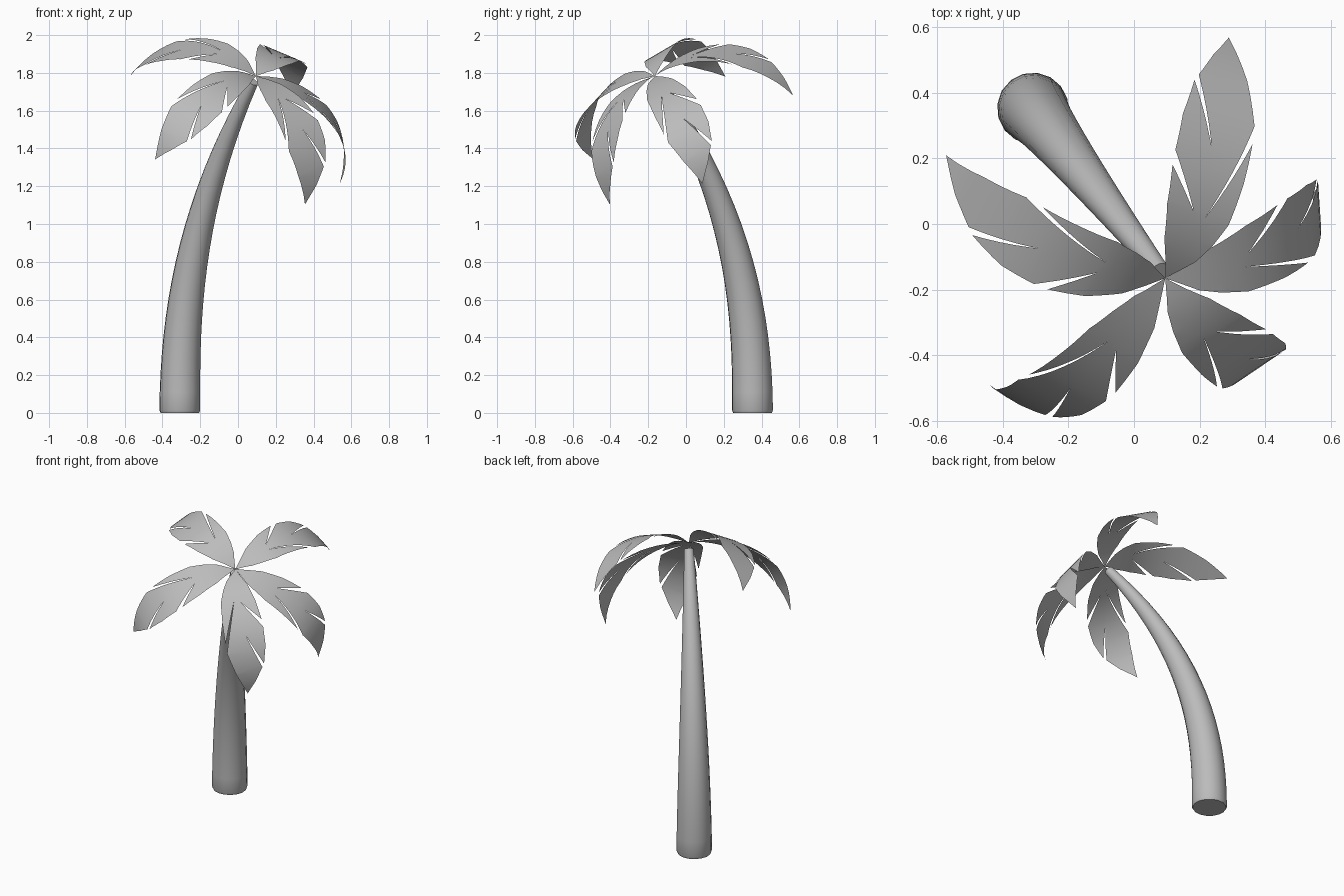
import bpy
import bmesh
from math import sqrt, sin, cos, pi, radians
from mathutils import Vector

cube = bpy.data.objects.get("Cube")
if cube:
    bpy.data.objects.remove(cube, do_unlink=True)

# One plain grey for the whole palm
grey = bpy.data.materials.new("plain_grey")
grey.use_nodes = True
colour = (0.5, 0.5, 0.5, 1)
grey.diffuse_color = colour
grey.node_tree.nodes["Principled BSDF"].inputs["Base Color"].default_value = colour

CROWN = Vector((0.095, -0.165, 1.783))
ROOT = Vector((-0.308, 0.352, 0))
UP = Vector((0, 0, 1))


def finish(obj):
    """Assign the material and smooth the soft edges."""
    obj.data.materials.clear()
    obj.data.materials.append(grey)
    bpy.ops.object.select_all(action="DESELECT")
    obj.select_set(True)
    bpy.context.view_layer.objects.active = obj
    bpy.ops.object.shade_smooth_by_angle(angle=radians(40))


# Trunk: a tapered tube that leans more and more towards the crown
RINGS = 18
path = [(ROOT.x, ROOT.y, 0, .103)]
for i in range(RINGS + 1):
    t = .008 + .975 * i / RINGS
    spot = ROOT.lerp(CROWN, t ** 2.3)
    path.append((spot.x, spot.y, CROWN.z * t, .027 + .082 * (1 - t ** 1.5)))
curve = bpy.data.curves.new("trunk", "CURVE")
curve.dimensions = "3D"
curve.bevel_depth = 1
curve.bevel_resolution = 6
curve.use_fill_caps = True
spline = curve.splines.new("POLY")
spline.points.add(len(path) - 1)
for point, (x, y, z, radius) in zip(spline.points, path):
    point.co = (x, y, z, 1)
    point.radius = radius
trunk = bpy.data.objects.new("trunk", curve)
bpy.context.collection.objects.link(trunk)
bpy.ops.object.select_all(action="DESELECT")
trunk.select_set(True)
bpy.context.view_layer.objects.active = trunk
bpy.ops.object.convert(target="MESH")
finish(bpy.context.view_layer.objects.active)

# Frond outline: distance along the chord, then sideways (right is positive)
OUTLINE = [(0, 0), (.066, .056), (.12, .08), (.195, .1), (.325, .1), (.45, .095),
           (.19, .018), (.505, .091), (.64, .052), (.765, 0),
           (.69, -.064), (.61, -.114), (.4, -.033), (.59, -.127),
           (.475, -.15), (.36, -.147), (.2, -.022), (.315, -.142),
           (.2, -.114), (.1, -.072)]
LENGTH, RISE = .765, .177
BEND = (LENGTH ** 2 / 4 + RISE ** 2) / (2 * RISE)


def arch(a):
    """Height of the circular bend above the chord."""
    return sqrt(BEND ** 2 - (a - LENGTH / 2) ** 2) - (BEND - RISE)


def make_frond(name, tip, roll, slump):
    """Bend one leaf; slump pushes the bulge of the bend towards the tip."""
    along = (Vector(tip) - CROWN).normalized()
    lift = (UP - along * along.z).normalized()
    side = along.cross(lift)
    c, s = cos(radians(roll)), sin(radians(roll))
    right, top = side * c - lift * s, lift * c + side * s
    bm = bmesh.new()
    bm.faces.new([bm.verts.new((a, w, 0)) for a, w in OUTLINE])
    bmesh.ops.triangulate(bm, faces=bm.faces[:])
    # Slice the flat leaf so that it can bend
    steps = 18
    for i in range(1, steps):
        bmesh.ops.bisect_plane(bm, geom=bm.verts[:] + bm.edges[:] + bm.faces[:],
                               plane_co=(LENGTH * i / steps, 0, 0), plane_no=(1, 0, 0))
    for v in bm.verts:
        a, w, _ = v.co
        reach = a + slump * sin(pi * a / LENGTH)
        v.co = CROWN + along * reach + right * w + top * arch(a)
    # Keep the upper side facing outward
    bm.normal_update()
    if sum(f.normal.dot(top) * f.calc_area() for f in bm.faces) < 0:
        bmesh.ops.reverse_faces(bm, faces=bm.faces[:])
    mesh = bpy.data.meshes.new(name)
    bm.to_mesh(mesh)
    bm.free()
    obj = bpy.data.objects.new(name, mesh)
    bpy.context.collection.objects.link(obj)
    finish(obj)


# Five fronds: name, tip, roll around the chord and slump
for frond in [("back_frond", (.288, .565, 1.68), 22, 0),
              ("right_frond", (-.57, .208, 1.78), -27, -.02),
              ("front_right_frond", (-.435, -.488, 1.345), -39, .035),
              ("front_left_frond", (.36, -.408, 1.09), 15, .012),
              ("left_frond", (.54, .088, 1.212), 33, .05)]:
    make_frond(*frond)
